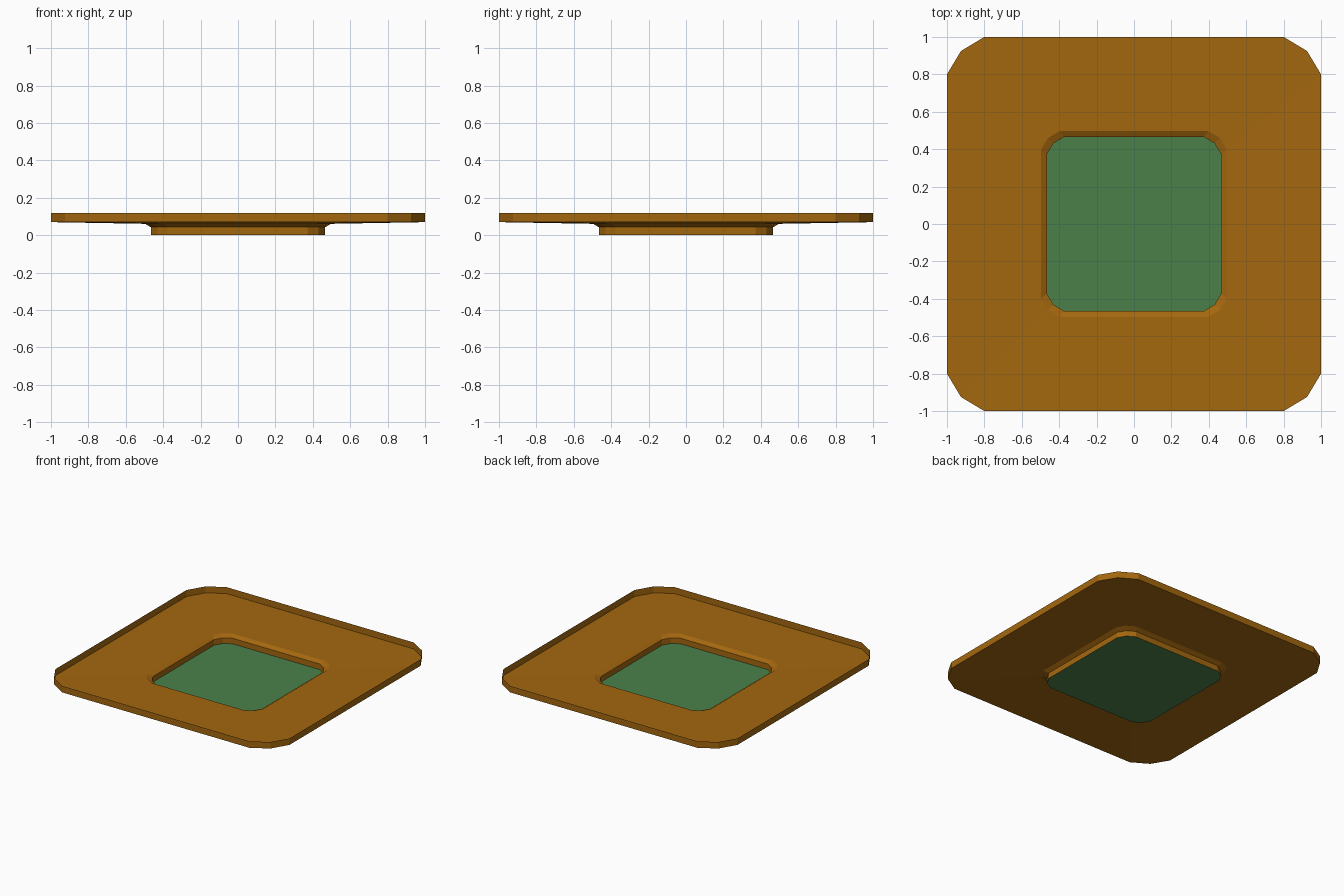
import bpy
import bmesh

if "Cube" in bpy.data.objects:
    bpy.data.objects.remove(bpy.data.objects["Cube"])


def material(name, rgb):
    mat = bpy.data.materials.new(name)
    mat.diffuse_color = (*rgb, 1.0)
    mat.use_nodes = True
    mat.node_tree.nodes["Principled BSDF"].inputs["Base Color"].default_value = mat.diffuse_color
    return mat


def ring(bm, half, z):
    """Square outline with two-segment rounded corners."""
    corner = [(1.0, 0.8), (0.925, 0.925), (0.8, 1.0)]
    points = []
    for _ in range(4):
        points += corner
        corner = [(-y, x) for x, y in corner]
    return [bm.verts.new((x * half, y * half, z)) for x, y in points]


def loft(name, profile, mat, cap=False):
    """Join stacked outlines (half width, height) into a thin sheet."""
    bm = bmesh.new()
    rings = [ring(bm, half, z) for half, z in profile]
    for a, b in zip(rings, rings[1:]):
        for i in range(len(a)):
            j = (i + 1) % len(a)
            bm.faces.new((a[i], a[j], b[j], b[i]))
    if cap:
        bm.faces.new(rings[-1])
    bm.normal_update()
    mesh = bpy.data.meshes.new(name)
    bm.to_mesh(mesh)
    bm.free()
    mesh.materials.append(mat)
    obj = bpy.data.objects.new(name, mesh)
    bpy.context.collection.objects.link(obj)
    return obj


# Open tray: upright rim, gently sloping floor, chamfer and sunken well wall
loft("tray", [(1.0, 0.12), (1.0, 0.07), (0.497, 0.061),
              (0.466, 0.043), (0.466, 0.0)],
     material("orange", (0.371, 0.137, 0.0047)))

# Green floor closing the bottom of the well
loft("well_floor", [(0.466, 0.0)],
     material("green", (0.068, 0.217, 0.068)), cap=True)
